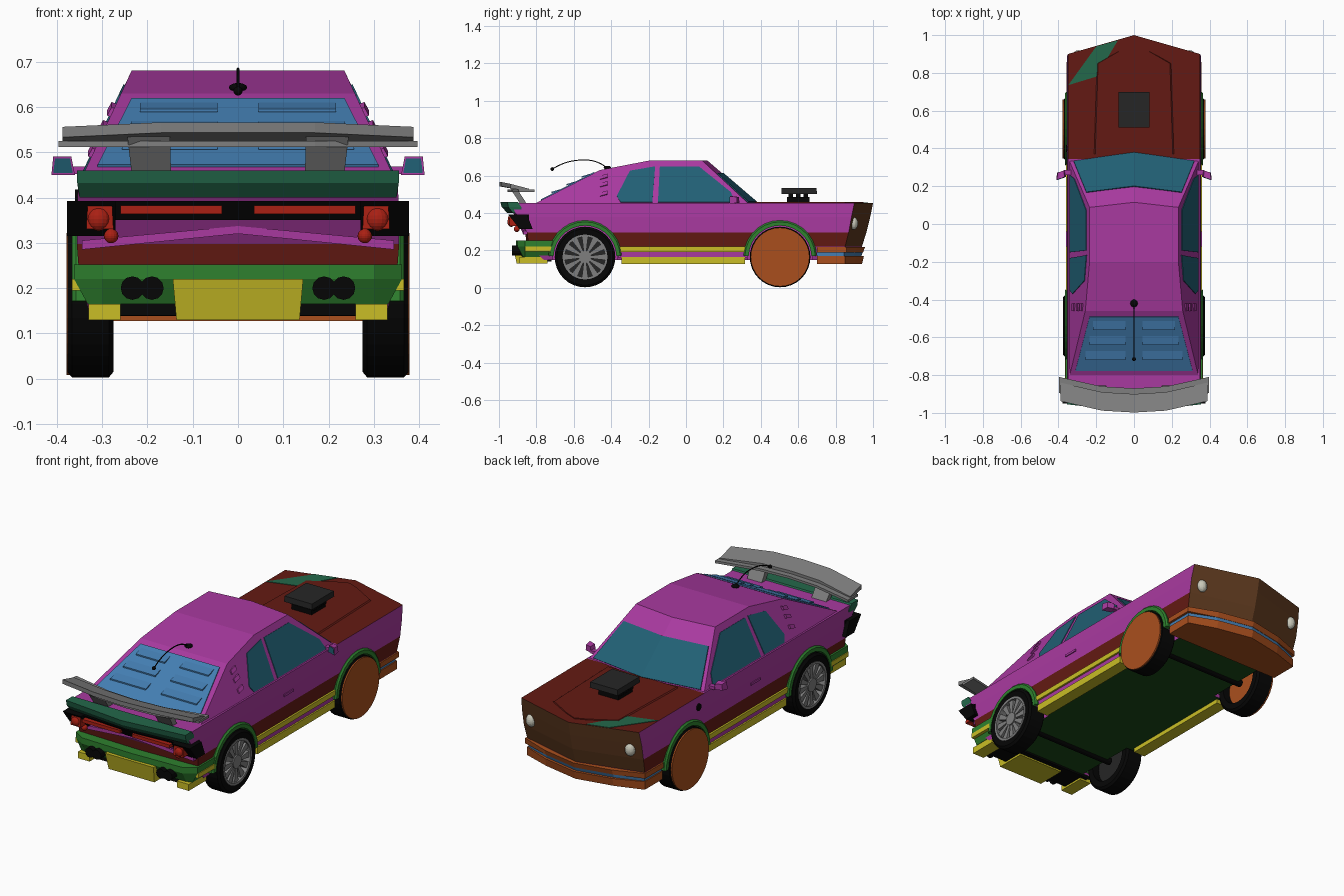
import bpy, bmesh, math
from mathutils import Vector as V, Matrix as M

if "Cube" in bpy.data.objects:
    bpy.data.objects.remove(bpy.data.objects["Cube"])

# Paint colours as display values 0-255
COL = dict(pink=(167, 60, 158), red=(100, 32, 26), brown=(95, 60, 36), green=(50, 128, 50), teal=(38, 96, 116),
           blue=(70, 126, 178), yellow=(200, 188, 42), orange=(168, 80, 35), black=(14, 14, 14),
           dark=(42, 42, 42), floor=(32, 75, 30), jade=(40, 104, 76), lamp=(168, 37, 26),
           glass=(200, 200, 185), grey=(126, 126, 126))
MATS = {}


def mat(c):
    if c not in MATS:
        MATS[c] = bpy.data.materials.new(c)
        MATS[c].diffuse_color = (*[(v / 255) ** 2.2 for v in COL[c]], 1)
    return MATS[c]


def finish(name, bm, color, mirror=False):
    """bmesh -> object; color may be a name or a function of face centre and normal"""
    bmesh.ops.recalc_face_normals(bm, faces=bm.faces)
    me = bpy.data.meshes.new(name)
    if callable(color):
        names = []
        for f in bm.faces:
            c = color(f.calc_center_median(), f.normal)
            if c not in names:
                names.append(c)
                me.materials.append(mat(c))
            f.material_index = names.index(c)
    else:
        me.materials.append(mat(color))
    bm.to_mesh(me)
    bm.free()
    ob = bpy.data.objects.new(name, me)
    bpy.context.collection.objects.link(ob)
    if mirror:
        ob.modifiers.new("mirror", 'MIRROR')
    return ob


def poly(bm, verts, faces):
    vs = [bm.verts.new(v) for v in verts]
    for f in faces:
        bm.faces.new([vs[i] for i in dict.fromkeys(f)])


def prism(name, pts, vec, color='grey', mirror=False, scale=1):
    """polygon pushed along vec, optionally tapered"""
    pts, n = [V(p) for p in pts], len(pts)
    c = sum(pts, V()) / n
    bm = bmesh.new()
    poly(bm, pts + [c + (p - c) * scale + V(vec) for p in pts],
         [range(n), range(n, 2 * n)] + [(i, (i + 1) % n, n + (i + 1) % n, n + i) for i in range(n)])
    return finish(name, bm, color, mirror)


def box(name, x, y, z, color='grey', mirror=False, scale=1):
    return prism(name, [(x[0], y[0], z[0]), (x[1], y[0], z[0]), (x[1], y[1], z[0]), (x[0], y[1], z[0])],
                 (0, 0, z[1] - z[0]), color, mirror, scale)


def stack(name, levels, color):
    """closed solid from symmetric plan outlines (right half, rear centre to front centre) at heights z"""
    bm, n = bmesh.new(), len(levels[0][1])
    verts, faces = [], []
    R = lambda k, i: k * 2 * n + i
    L = lambda k, i: R(k, i) if i in (0, n - 1) else k * 2 * n + n + i
    for z, pts in levels:
        verts += [(x, y, z) for x, y in pts] + [(-x, y, z) for x, y in pts]
    top = len(levels) - 1
    for i in range(n - 1):
        for k in range(top):
            for S in (R, L):
                faces.append((S(k, i), S(k, i + 1), S(k + 1, i + 1), S(k + 1, i)))
        for k in (0, top):
            faces.append((R(k, i), R(k, i + 1), L(k, i + 1), L(k, i)))
    poly(bm, verts, faces)
    bmesh.ops.delete(bm, geom=[v for v in bm.verts if not v.link_faces], context='VERTS')
    return finish(name, bm, color)


def rod(name, c, axis, r, depth, color='grey', mirror=False, seg=32):
    bm = bmesh.new()
    rot = V((0, 0, 1)).rotation_difference(V(axis)).to_matrix().to_4x4()
    bmesh.ops.create_cone(bm, cap_ends=True, segments=seg, radius1=r, radius2=r,
                          depth=depth, matrix=M.Translation(c) @ rot)
    return finish(name, bm, color, mirror)


def ball(name, c, s, color, mirror=False):
    bm = bmesh.new()
    bmesh.ops.create_uvsphere(bm, u_segments=16, v_segments=10, radius=1,
                              matrix=M.Translation(c) @ M.Diagonal((*s, 1)))
    return finish(name, bm, color, mirror)


def lathe(name, prof, y, a0, a1, seg, color):
    """closed (x, radius) profile turned about the wheel axle, mirrored to the other side"""
    bm, n = bmesh.new(), len(prof)
    full = a1 - a0 >= 360
    m = seg if full else seg + 1
    ang = [math.radians(a0 + (a1 - a0) * k / seg) for k in range(m)]
    verts = [(x, y + r * math.cos(a), .165 + r * math.sin(a)) for a in ang for x, r in prof]
    faces = [(k * n + i, k * n + (i + 1) % n, (k + 1) % m * n + (i + 1) % n, (k + 1) % m * n + i)
             for k in range(seg) for i in range(n)]
    if not full:
        faces += [range(n), range((m - 1) * n, m * n)]
    poly(bm, verts, faces)
    return finish(name, bm, color, True)


# Main body with painted regions
def body_paint(c, n):
    if n.z < -.8: return 'floor'
    if n.z > .8: return 'red' if c.y > .35 else 'pink'
    if n.y > .7 and c.z > .22: return 'brown'
    return 'red' if .22 < c.z < .3 else 'pink'


body = stack("body", [(z, [(0, r0), (w, rc), (w, -.72), (w, .345), (w, fc), (0, f0)]) for z, w, rc, r0, fc, f0 in (
    (.15, .33, -.76, -.78, .81, .9), (.22, .35, -.84, -.85, .85, .94), (.297, .356, -.85, -.86, .87, .965),
    (.38, .356, -.9, -.91, .885, .985), (.453, .35, -.94, -.96, .9, 1))], body_paint)

# Wheel wells cut out of the body
AXLES = (("rear", -.54), ("front", .503))
for tag, y in AXLES:
    cut = rod("well_cutter", (.36, y, .165), (1, 0, 0), .174, .2, 'black', True)
    cut.hide_render = True
    b = body.modifiers.new("well", 'BOOLEAN')
    b.object, b.solver = cut, 'EXACT'
    bpy.context.view_layer.objects.active = body
    bpy.ops.object.modifier_apply(modifier=b.name)
    bpy.data.objects.remove(cut)

# Cabin shell
A, B, E, F = V((0, .39, .445)), V((.345, .34, .445)), V((0, .115, .68)), V((.235, .088, .68))
half = [A, E, B, F, V((.235, -.2, .68)), V((.258, -.46, .63)), V((.34, -.8, .455))]
bm = bmesh.new()
poly(bm, half + [V((-p.x, p.y, p.z)) for p in half[2:]],
     [(0, 2, 3, 1), (0, 7, 8, 1), (1, 3, 8), (3, 4, 9, 8), (4, 5, 10, 9), (5, 6, 11, 10),
      (2, 3, 4, 5, 6), (7, 8, 9, 10, 11), (0, 2, 6, 11, 7)])
finish("cabin", bm, 'pink')

# Glazing
scr = lambda u, v: E.lerp(F, u).lerp(A.lerp(B, u), v)
prism("windscreen", [scr(0, .3), scr(.94, .3), scr(.94, .95), scr(0, .95)], (0, .004, .004), 'teal', True)
for name, pts in (("front_side_window", [(-.15, .457), (-.14, .647), (.07, .647), (.24, .51), (.26, .457)]),
                  ("rear_side_window", [(-.37, .49), (-.3, .625), (-.165, .648), (-.18, .457), (-.35, .457)])):
    prism(name, [(.344 - .468 * (z - .445), y, z) for y, z in pts], (.004, 0, .0019), 'teal', True)
rz = lambda y: .63 + .515 * (y + .46)
prism("rear_window", [(x, y, rz(y)) for x, y in ((-.235, -.49), (.235, -.49), (.31, -.775), (-.31, -.775))],
      (0, -.002, .005), 'blue')
for y in (-.535, -.615, -.695):
    w = .215 + (-.53 - y) * .25
    prism("rear_louvre", [(x, y + d, rz(y + .022) - e) for x, d, e in
                          ((.045, .022, 0), (w, .022, 0), (w, -.025, .014), (.045, -.025, .014))],
          (0, 0, .007), 'blue', True)

# Side vents, door handles, fuel cap
for z in (.5, .55, .59):
    x = .344 - .468 * (z - .445)
    prism("side_vent", [(x - .01, -.42, z + .016), (x - .01, -.46, z + .004), (x, -.46, z - .014), (x, -.42, z - .002)],
          (.013, 0, .005), 'pink', True)
box("door_handle", (.35, .361), (-.12, -.04), (.35, .362), 'pink', True)
rod("fuel_cap", (-.355, .4, .4), (1, 0, 0), .018, .01, 'black')

# Bonnet plate, stripe and air intake
stack("bonnet_plate", [(z, [(0, .39), (.215 - d, .37), (.2 - d, .85), (.06, .925), (0, .95)])
                       for z, d in ((.45, 0), (.458, .01))], 'red')
prism("bonnet_stripe", [(-.348, .735, .452), (-.2, .94, .452), (-.085, .972, .452), (-.2, .78, .452)], (0, 0, .0035), 'jade')
box("intake_base", (-.06, .06), (.54, .66), (.455, .485), 'black')
for y in (.56, .6, .64):
    box("intake_stack", (-.07, .07), (y - .012, y + .012), (.48, .508), 'black')
box("intake_scoop", (-.083, .083), (.51, .7), (.503, .533), 'dark', scale=.98)

# Headlights and front bumper
ball("headlight", (.295, .895, .345), (.027, .025, .034), 'glass', True)
for name, c, z0, z1, g in (("bumper_upper", 'orange', .19, .218, .012), ("bumper_inset", 'blue', .165, .19, 0),
                           ("bumper_splitter", 'orange', .127, .17, .006)):
    stack(name, [(z, [(0, .72), (.345 + g, .7), (.345 + g, .845 + g), (.2, .905 + g + s), (0, .945 + g + s)])
                 for z, s in ((z0, -.01), (z1, 0))], c)

# Side skirts
box("lower_skirt", (.29, .358), (-.345, .315), (.127, .165), 'yellow', True)
box("upper_skirt", (.3, .36), (-.37, .34), (.193, .22), 'yellow', True)
box("skirt_inset", (.3, .35), (-.36, .33), (.16, .2), 'pink', True)

# Wheels, arches, axles
for tag, y in AXLES:
    lathe(tag + "_tyre", [(.275, .118), (.275, .15), (.285, .162), (.367, .162), (.377, .15), (.374, .12), (.34, .116)],
          y, 0, 360, 32, 'black')
    lathe(tag + "_wheel_arch", [(.29, .168), (.29, .196), (.358, .196), (.366, .188), (.366, .168)], y, 2, 178, 14, 'green')
    rod(tag + "_axle", (0, y, .158), (1, 0, 0), .02, .58, 'black', seg=12)
    c = 'grey' if tag == "rear" else 'orange'
    rod(tag + "_rim_disc", (.325, y, .165), (1, 0, 0), .118, .02, 'dark' if tag == "rear" else c, True)
    rod(tag + "_hub", (.35, y, .165), (1, 0, 0), .035, .05, c, True, 16)
    lathe(tag + "_rim_edge", [(.33, .108), (.33, .12), (.377, .12), (.377, .108)], y, 0, 360, 32, c)
    for k in range(12):
        a = k * math.pi / 6
        d, t = V((0, math.cos(a), math.sin(a))), V((0, -math.sin(a), math.cos(a)))
        o = V((.335, y, .165))
        prism(tag + "_spoke", [o + d * .03 - t * .007, o + d * .112 - t * .017, o + d * .112 + t * .017, o + d * .03 + t * .007],
              (.034, 0, 0), c, True)
rod("front_wheel_cover", (.374, .503, .165), (1, 0, 0), .157, .01, 'orange', True)

# Tail: deck lip, lamp panel, lamps
stack("deck_lip", [(.4, [(0, -.955), (.35, -.925), (.35, -.88), (0, -.88)]),
                   (.432, [(0, -.985), (.355, -.95), (.355, -.88), (0, -.88)]),
                   (.46, [(0, -.993), (.355, -.955), (.355, -.9), (0, -.9)])], 'jade')
stack("lamp_panel", [(z, [(0, -.925 - s), (.36, -.9 - s), (.36, -.84), (0, -.84)]) for z, s in ((.35, 0), (.392, .025))], 'black')
prism("lamp_housing", [(.27, -.89, .315), (.27, -.95, .392), (.27, -.85, .392), (.27, -.82, .315)], (.108, 0, 0), 'black', True)
box("lamp_strip", (.035, .26), (-.953, -.9), (.364, .382), 'lamp', True)
box("tail_lamp", (.275, .335), (-.945, -.88), (.33, .385), 'lamp', True, .9)
ball("tail_lamp_bulb", (.308, -.935, .352), (.026, .02, .026), 'lamp', True)
ball("fog_lamp", (.28, -.905, .315), (.016, .016, .016), 'lamp', True)
prism("tail_crease", [(0, -.885, .337), (.345, -.87, .305), (.345, -.87, .285), (0, -.885, .32)], (0, .05, 0), 'pink', True)

# Rear bumper, valance, exhausts
stack("rear_bumper", [(z, [(0, -.91 + s), (.3, -.9 + s), (.362 - s, -.86), (.362 - s, -.71), (0, -.71)])
                      for z, s in ((.165, .03), (.22, 0), (.252, 0))], 'green')
prism("rear_valance", [(-.144, -.925, .22), (.144, -.925, .22), (.136, -.905, .13), (-.136, -.905, .13)], (0, .16, 0), 'yellow')
box("valance_end", (.26, .33), (-.89, -.74), (.13, .165), 'yellow', True)
box("bumper_side_trim", (.3, .366), (-.86, -.715), (.195, .22), 'yellow', True)
box("diffuser", (-.3, .3), (-.86, -.72), (.14, .17), 'black')
for x in (.19, .233):
    rod("exhaust", (x, -.88, .2), (0, 1, 0), .026, .1, 'black', True, 12)

# Spoiler: two blades swept forward at the ends, on two stands
for name, sec, w, drop in (("spoiler_blade", [(-.998, .566), (-.998, .543), (-.9, .525), (-.9, .54)], .388, .01),
                           ("spoiler_lower_blade", [(-.955, .525), (-.955, .512), (-.87, .512), (-.87, .525)], .396, 0)):
    bm = bmesh.new()
    ribs = [(-w, .06, -drop), (-.17, .01, 0), (0, 0, 0), (.17, .01, 0), (w, .06, -drop)]
    poly(bm, [(x, y + s, z + d) for x, s, d in ribs for y, z in sec],
         [range(4), range(16, 20)] + [(k * 4 + i, k * 4 + (i + 1) % 4, k * 4 + 4 + (i + 1) % 4, k * 4 + 4 + i)
                                      for k in range(4) for i in range(4)])
    finish(name, bm, 'grey')
prism("spoiler_stand", [(.148, -.855, .455), (.235, -.855, .455), (.245, -.91, .54), (.15, -.91, .54)], (0, -.035, 0), 'grey', True)

# Door mirrors
prism("mirror_shell", [(.36, .25, .45), (.412, .235, .45), (.408, .235, .49), (.368, .25, .49)], (0, .035, 0), 'pink', True, .8)
prism("mirror_glass", [(.365, .247, .454), (.408, .233, .454), (.404, .233, .486), (.371, .247, .486)], (0, .003, 0), 'teal', True)
box("mirror_arm", (.33, .37), (.26, .285), (.452, .468), 'pink', True)

# Aerial
cu = bpy.data.curves.new("aerial", 'CURVE')
cu.dimensions, cu.bevel_depth, cu.bevel_resolution = '3D', .003, 1
sp = cu.splines.new('NURBS')
sp.points.add(4)
for p, (y, z) in zip(sp.points, ((-.42, .64), (-.47, .68), (-.56, .692), (-.66, .67), (-.715, .635))):
    p.co = (0, y, z, 1)
sp.use_endpoint_u, sp.order_u = True, 4
cu.materials.append(mat('black'))
bpy.context.collection.objects.link(bpy.data.objects.new("aerial", cu))
ball("aerial_tip", (0, -.715, .635), (.01, .01, .01), 'black')
ball("aerial_base", (0, -.42, .643), (.02, .02, .01), 'black')

for m in bpy.data.materials:
    if m.users and not m.is_grease_pencil:
        m.use_nodes = True
        m.node_tree.nodes["Principled BSDF"].inputs["Base Color"].default_value = m.diffuse_color
